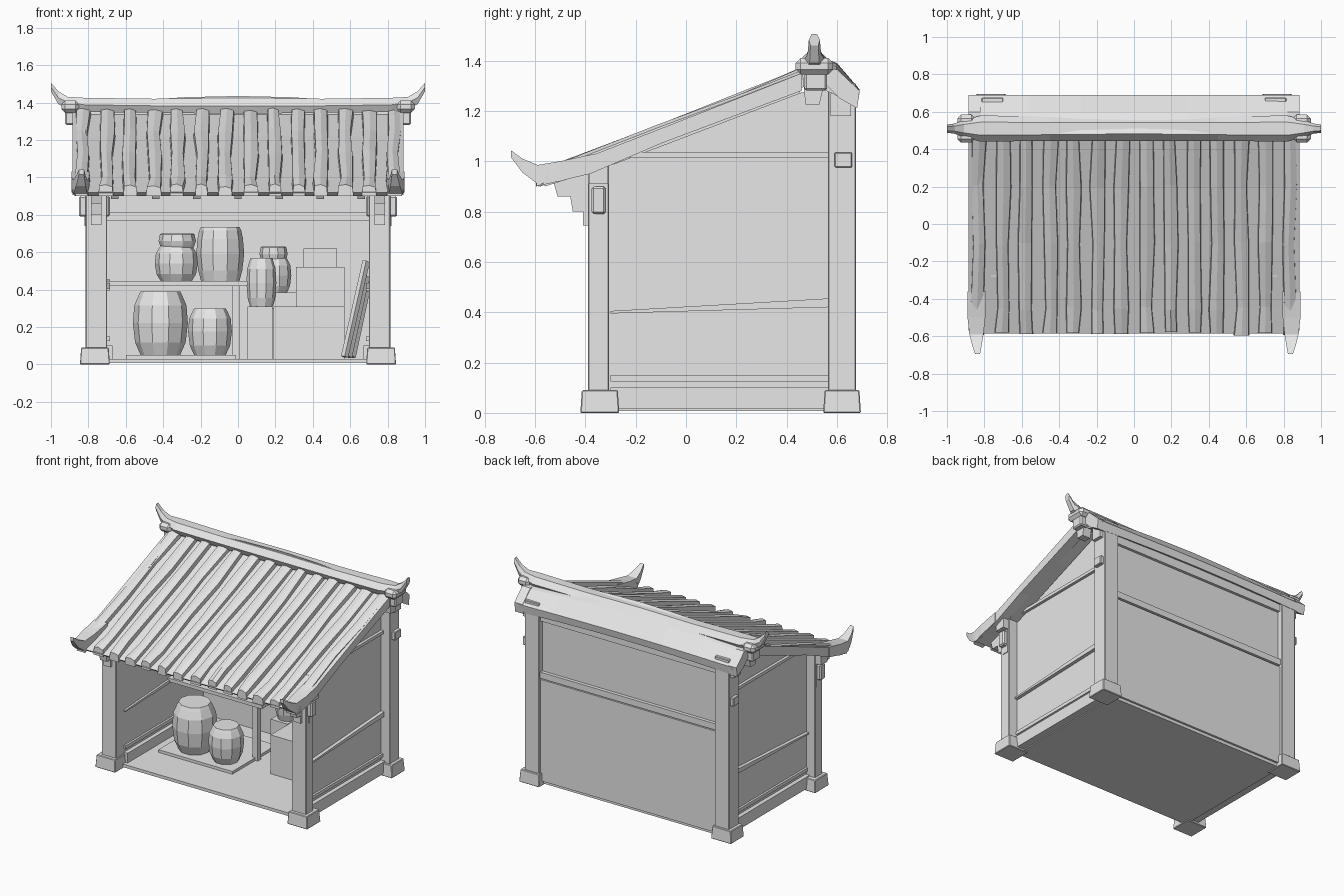
import bpy, bmesh, random
from math import pi, sin, cos
from mathutils import Vector

random.seed(4)
cube = bpy.data.objects.get("Cube")
if cube:
    bpy.data.objects.remove(cube, do_unlink=True)

clay = bpy.data.materials.new("pale_grey")
clay.use_nodes = True
clay.diffuse_color = (0.8, 0.8, 0.8, 1)
clay.node_tree.nodes["Principled BSDF"].inputs["Base Color"].default_value = (0.8, 0.8, 0.8, 1)


def finish(name, bm, bevel=0):
    bmesh.ops.recalc_face_normals(bm, faces=bm.faces)
    mesh = bpy.data.meshes.new(name)
    bm.to_mesh(mesh)
    bm.free()
    mesh.materials.append(clay)
    ob = bpy.data.objects.new(name, mesh)
    bpy.context.collection.objects.link(ob)
    if bevel:
        mod = ob.modifiers.new("worn_edges", "BEVEL")
        mod.width, mod.segments = bevel, 1
    return ob


def loft(name, rings, bevel=0):
    """Skin a list of equal-length vertex rings and cap both ends."""
    bm = bmesh.new()
    rows = [[bm.verts.new(p) for p in ring] for ring in rings]
    n = len(rows[0])
    for a, b in zip(rows, rows[1:]):
        for i in range(n):
            bm.faces.new((a[i], a[(i + 1) % n], b[(i + 1) % n], b[i]))
    bm.faces.new(rows[0])
    bm.faces.new(rows[-1])
    return finish(name, bm, bevel)


def box(name, x, y, z, bevel=0, taper=1.0):
    cx, cy = sum(x) / 2, sum(y) / 2
    def ring(h, s):
        return [(cx + (a - cx) * s, cy + (b - cy) * s, h)
                for a, b in ((x[0], y[0]), (x[1], y[0]), (x[1], y[1]), (x[0], y[1]))]
    return loft(name, [ring(z[0], 1), ring(z[1], taper)], bevel)


def prism(name, x, profile):
    """Extrude a side (y, z) profile across x."""
    return loft(name, [[(px, y, z) for y, z in profile] for px in x])


def both(maker, name, x, *args, **kw):
    """Build a part on the left (+x) and its mirror on the right."""
    maker("left_" + name, x, *args, **kw)
    maker("right_" + name, (-x[1], -x[0]), *args, **kw)


def jar(name, x, y, z, r, h, neck=0.72):
    rings = []
    for t, s in ((0, neck), (.2, .92), (.5, 1), (.78, .95), (.93, neck + .08), (1, neck)):
        rings.append([(x + r * s * cos(a * pi / 5), y + r * s * sin(a * pi / 5), z + h * t)
                      for a in range(10)])
    return loft(name, rings)


def beam(name, a, b, w):
    a, b = Vector(a), Vector(b)
    u = (b - a).orthogonal().normalized() * w
    v = (b - a).normalized().cross(u)
    return loft(name, [[p + u + v, p - u + v, p - u - v, p + u - v] for p in (a, b)])


# Floor, stone feet and posts
box("floor", (-.72, .72), (-.33, .64), (.008, .03))
both(box, "front_foot", (.685, .845), (-.42, -.265), (0, .09), .004, taper=.92)
both(box, "back_foot", (.685, .845), (.545, .695), (0, .09), .004, taper=.92)
both(box, "front_post", (.70, .815), (-.39, -.305), (.08, .99), .004)
both(box, "back_post", (.70, .815), (.565, .675), (.08, 1.31), .004)

# Side walls with rails showing inside and out
both(prism, "side_wall", (.70, .745), [(-.35, .03), (.6, .03), (.6, 1.32), (.45, 1.27), (-.35, .965)])
both(box, "sill", (.67, .775), (-.30, .57), (.015, .10))
both(box, "low_rail", (.685, .76), (-.30, .57), (.125, .15))
both(prism, "middle_rail", (.685, .77), [(-.30, .395), (.57, .42), (.57, .455), (-.30, .405)])
both(box, "upper_rail", (.685, .765), (-.28, .57), (1.015, 1.037))
both(box, "back_post_peg", (.78, .84), (.59, .66), (.975, 1.035), .004)

# Back wall with rails
box("back_wall_lower", (-.71, .71), (.605, .655), (.03, .76))
box("back_wall_upper", (-.71, .71), (.60, .635), (.75, 1.28))
box("back_wall_rail", (-.71, .71), (.54, .66), (.77, .815))
box("back_top_beam", (-.84, .84), (.575, .655), (1.18, 1.27))

# Front beam and stepped eave brackets
box("front_beam", (-.86, .86), (-.385, -.31), (.91, .985))
bracket = [(-.31, .97), (-.53, .93), (-.51, .86), (-.46, .86), (-.45, .80),
           (-.41, .80), (-.41, .745), (-.385, .745), (-.31, .82)]
both(prism, "eave_bracket", (.73, .785), bracket)
both(box, "bracket_arm", (.685, .85), (-.375, -.32), (.79, .90), .008)
both(box, "bracket_peg", (.785, .82), (-.36, -.315), (.74, .96))

# Main roof slab
SLOPE = [(-.585, .92), (-.45, .97), (-.1, 1.105), (.2, 1.22), (.48, 1.335)]
prism("roof_slab", (-.875, .875),
      SLOPE + [(y, z - .035) for y, z in reversed(SLOPE[1:])] + [(-.56, .90)])

# Uneven raised tile rows running down the slope
ROWS = 14
for i in range(ROWS):
    x = -.832 + 1.664 * i / (ROWS - 1)
    rings = []
    for y, z in SLOPE:
        cx = x + random.uniform(-.008, .008)
        w = random.uniform(.028, .039)
        up = random.uniform(.03, .045)
        y += random.uniform(-.012, .008)
        rings.append([(cx - w * 1.15, y, z - .02), (cx - w, y, z + up * .85), (cx, y, z + up),
                      (cx + w, y, z + up * .7), (cx + w * 1.15, y, z - .02)])
    loft(f"tile_row_{i + 1}", rings)

# Rafters poking out beneath the eave
for i in range(7):
    x = -.66 + i * .22
    prism(f"rafter_{i + 1}", (x - .02, x + .02), [(-.53, .93), (.44, 1.30), (.46, 1.26), (-.5, .885)])

# Boards under the roof edges, ending in slim upswept horns
barge = [(-.55, .955), (-.1, 1.13), (.46, 1.35), (.46, 1.28), (-.1, 1.07), (-.38, .95), (-.57, .905)]
both(prism, "edge_board", (.815, .885), barge)
for side, s in (("left", 1), ("right", -1)):
    horn = [(-.36, .79, .89, .96, 1.03), (-.50, .795, .89, .92, 1.0), (-.59, .805, .88, .91, .985),
            (-.65, .815, .865, .955, 1.01), (-.695, .823, .85, 1.015, 1.043)]
    loft(f"{side}_eave_horn",
         [[(s * a, y, lo), (s * b, y, lo), (s * b, y, hi), (s * a, y, hi)] for y, a, b, lo, hi in horn])

# Short back slope, arched up towards its middle
arch = []
for i in range(7):
    x = -.85 + i * 1.7 / 6
    k = cos(x / .85 * pi / 2)
    arch.append([(x, .485, 1.385 + .05 * k), (x, .60, 1.355 + .035 * k), (x, .69, 1.275 + .01 * k),
                 (x, .68, 1.215 + .02 * k), (x, .58, 1.27), (x, .48, 1.31)])
loft("back_slope", arch)
both(prism, "back_slope_end", (.82, .885),
     [(.46, 1.37), (.6, 1.365), (.69, 1.28), (.68, 1.21), (.61, 1.25), (.55, 1.31), (.53, 1.225), (.475, 1.225)])
both(box, "ridge_block", (.86, .925), (.47, .56), (1.28, 1.36), .008)


# Ridge beam with upturned tips
def ridge_ring(x, low, high, half):
    mid = (low + high) / 2
    return [(x, .51 - half, mid), (x, .51 - half * .7, low), (x, .51 + half * .7, low),
            (x, .51 + half, mid), (x, .51 + half * .5, high), (x, .51 - half * .5, high)]


stations = [(0, 1.34, 1.425, .065), (.45, 1.345, 1.42, .065), (.82, 1.35, 1.425, .07),
            (.91, 1.37, 1.43, .045), (.96, 1.39, 1.46, .027), (1.0, 1.46, 1.505, .022)]
ridge = [ridge_ring(-s[0], *s[1:]) for s in reversed(stations[1:])]
ridge += [ridge_ring(*s) for s in stations]
loft("ridge_beam", ridge)
both(box, "ridge_collar", (.85, .945), (.435, .585), (1.345, 1.41), .02)

# Shelf, its posts and the low platform
box("platform", (-.60, -.01), (-.05, .45), (.03, .05))
box("shelf", (-.70, .05), (.20, .61), (.42, .445))
box("shelf_post", (-.03, .01), (.21, .25), (.03, .42))
box("shelf_back_post", (-.03, .01), (.55, .59), (.03, .42))

# Storage jars
jar("large_floor_jar", -.415, .10, .05, .147, .34)
jar("small_floor_jar", -.15, .08, .05, .117, .25)
jar("shelf_jar", -.33, .40, .445, .115, .19)
jar("shelf_jar_lid", -.325, .40, .62, .10, .08, .85)
jar("large_shelf_jar", -.095, .40, .445, .128, .29, .8)
jar("crate_jar", .125, .38, .30, .08, .27)
jar("rear_jar", .195, .50, .38, .09, .19)
jar("rear_jar_lid", .19, .50, .55, .075, .08, .85)

# Crates and leaning poles
box("narrow_crate", (.05, .185), (.30, .52), (.03, .31))
box("wide_crate", (.19, .57), (.10, .58), (.03, .31))
box("back_crate", (.11, .31), (.40, .59), (.30, .385))
box("middle_crate", (.31, .57), (.25, .56), (.31, .52))
box("top_crate", (.35, .53), (.32, .52), (.52, .62))
for i, y in enumerate((.0, .08, .18)):
    beam(f"leaning_pole_{i + 1}", (.57 + i * .02, y, .04), (.685, y + .12, .55 - i * .08), .014)
